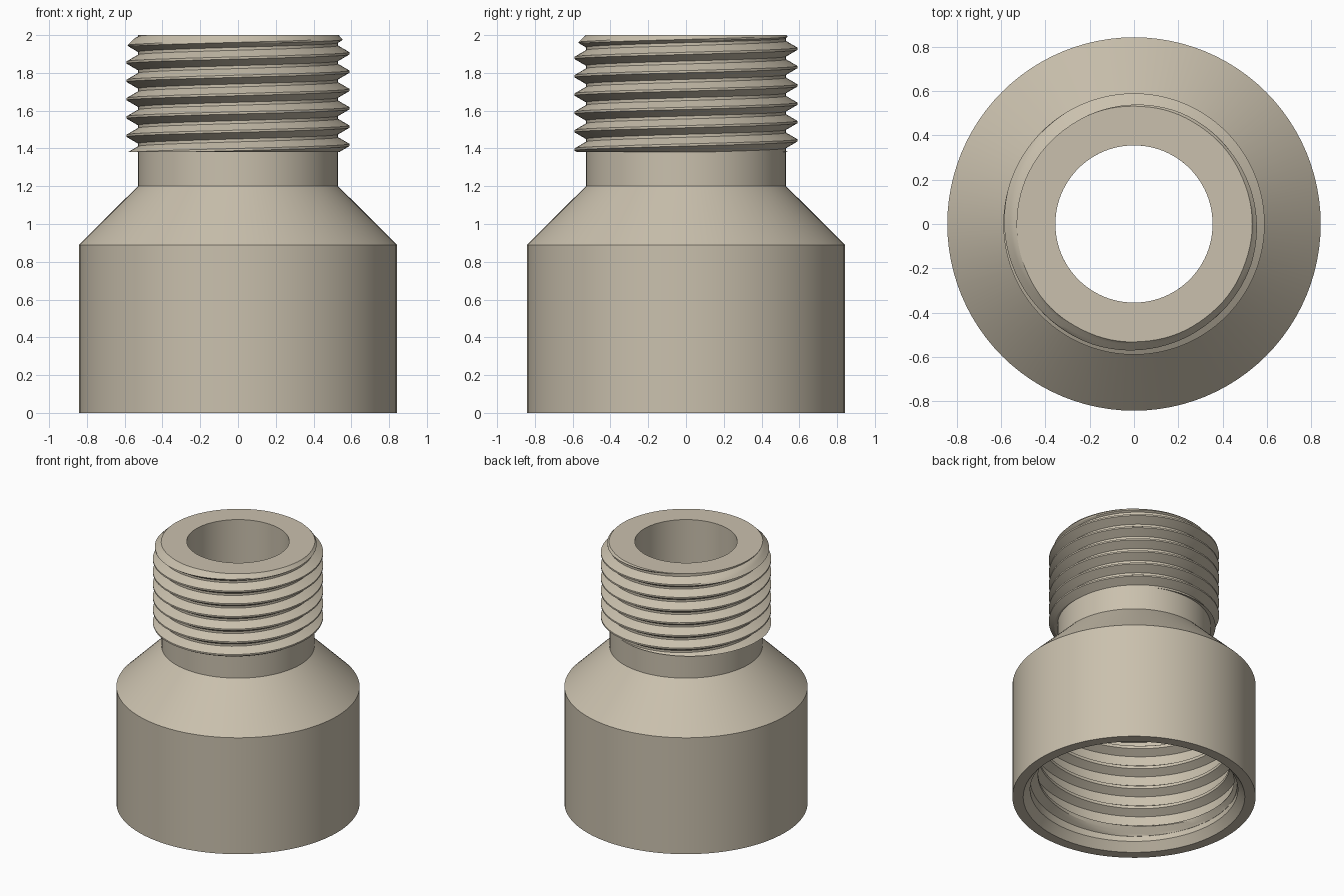
import bpy, bmesh, math

if "Cube" in bpy.data.objects:
    bpy.data.objects.remove(bpy.data.objects["Cube"])

SEG = 96
TAU = 2 * math.pi

metal = bpy.data.materials.new("warm_beige")
metal.diffuse_color = (0.59, 0.53, 0.42, 1)
metal.use_nodes = True
metal.node_tree.nodes["Principled BSDF"].inputs["Base Color"].default_value = metal.diffuse_color


def finish(bm, name):
    mesh = bpy.data.meshes.new(name)
    bm.to_mesh(mesh)
    bm.free()
    mesh.materials.append(metal)
    ob = bpy.data.objects.new(name, mesh)
    bpy.context.collection.objects.link(ob)
    bpy.ops.object.select_all(action='DESELECT')
    bpy.context.view_layer.objects.active = ob
    ob.select_set(True)
    bpy.ops.object.shade_smooth_by_angle(angle=math.radians(20))
    return ob


def lathe(name, profile):
    """Revolve (radius, z) points; the surface faces right of the path's upward direction."""
    bm = bmesh.new()
    rings = [[bm.verts.new((r * math.cos(TAU * i / SEG), r * math.sin(TAU * i / SEG), z))
              for i in range(SEG)] for r, z in profile]
    for lo, hi in zip(rings, rings[1:]):
        for i in range(SEG):
            k = (i + 1) % SEG
            bm.faces.new((lo[i], lo[k], hi[k], hi[i]))
    return finish(bm, name)


def thread(name, root, crest, pitch, phase, z0, z1, shape, cap0, cap1, limit=None):
    """Helical ribbon trimmed flat at z0 and z1, with end caps reaching radius cap0 / cap1."""
    flat, valley = shape                      # half widths of crest and root, in pitches
    steps = 4
    a, b = flat, 0.5 - valley
    samples = [(a + (b - a) * s / steps, 1 - s / steps) for s in range(steps + 1)]
    samples += [(1 - t, h) for t, h in reversed(samples)]
    first = math.floor((z0 - phase) / pitch) - 2
    last = math.ceil((z1 - phase) / pitch) + 1
    rows = [(phase + (k + t) * pitch, h) for k in range(first, last + 1) for t, h in samples]

    bm = bmesh.new()
    grid = []
    for i in range(SEG + 1):
        ang = TAU * i / SEG
        col = []
        for zb, h in rows:
            z = zb + pitch * i / SEG
            r = root + (crest - root) * h
            if limit:
                r = limit(r, z)
            col.append(bm.verts.new((r * math.cos(ang), r * math.sin(ang), z)))
        grid.append(col)
    for c0, c1 in zip(grid, grid[1:]):
        for j in range(len(rows) - 1):
            bm.faces.new((c0[j], c1[j], c1[j + 1], c0[j + 1]))
    bmesh.ops.remove_doubles(bm, verts=bm.verts, dist=1e-5)
    if crest < root:
        bmesh.ops.reverse_faces(bm, faces=bm.faces)

    # trim both ends and close them with flat rings
    for z, sign, cap in ((z0, -1, cap0), (z1, 1, cap1)):
        cut = bmesh.ops.bisect_plane(bm, geom=bm.verts[:] + bm.edges[:] + bm.faces[:], dist=1e-6,
                                     plane_co=(0, 0, z), plane_no=(0, 0, sign), clear_outer=True)
        edges = [e for e in cut['geom_cut']
                 if isinstance(e, bmesh.types.BMEdge) and e.is_valid and e.is_boundary]
        new = bmesh.ops.extrude_edge_only(bm, edges=edges)['geom']
        for v in new:
            if isinstance(v, bmesh.types.BMVert):
                f = cap / math.hypot(v.co.x, v.co.y)
                v.co.x *= f
                v.co.y *= f
        faces = [g for g in new if isinstance(g, bmesh.types.BMFace)]
        for g in faces:
            g.normal_update()
            if g.normal.z * sign < 0:
                g.normal_flip()
    bmesh.ops.remove_doubles(bm, verts=bm.verts, dist=1e-5)
    return finish(bm, name)


# outer body: socket mouth, wall, shoulder cone and neck
lathe("outer_body", [(0.72, 0.10), (0.72, 0.06), (0.768, 0), (0.843, 0),
                     (0.843, 0.89), (0.53, 1.20), (0.53, 1.38)])

# inner passage: socket ceiling and through bore
lathe("inner_bore", [(0.355, 2.0), (0.355, 0.85), (0.72, 0.85), (0.72, 0.80)])

# male thread with a chamfered start, plus the flat top rim
thread("male_thread", 0.53, 0.59, 0.097, 1.9035, 1.38, 2.0, (0.06, 0.08), 0.53, 0.355,
       lambda r, z: max(0.53, min(r, 0.532 + 2.0 - z)))

# female thread inside the socket, fading in at the mouth
thread("female_thread", 0.72, 0.665, 0.16, 0.20, 0.10, 0.80, (0.07, 0.22), 0.72, 0.72,
       lambda r, z: min(0.72, max(r, 0.72 - max(0, z - 0.10))))
